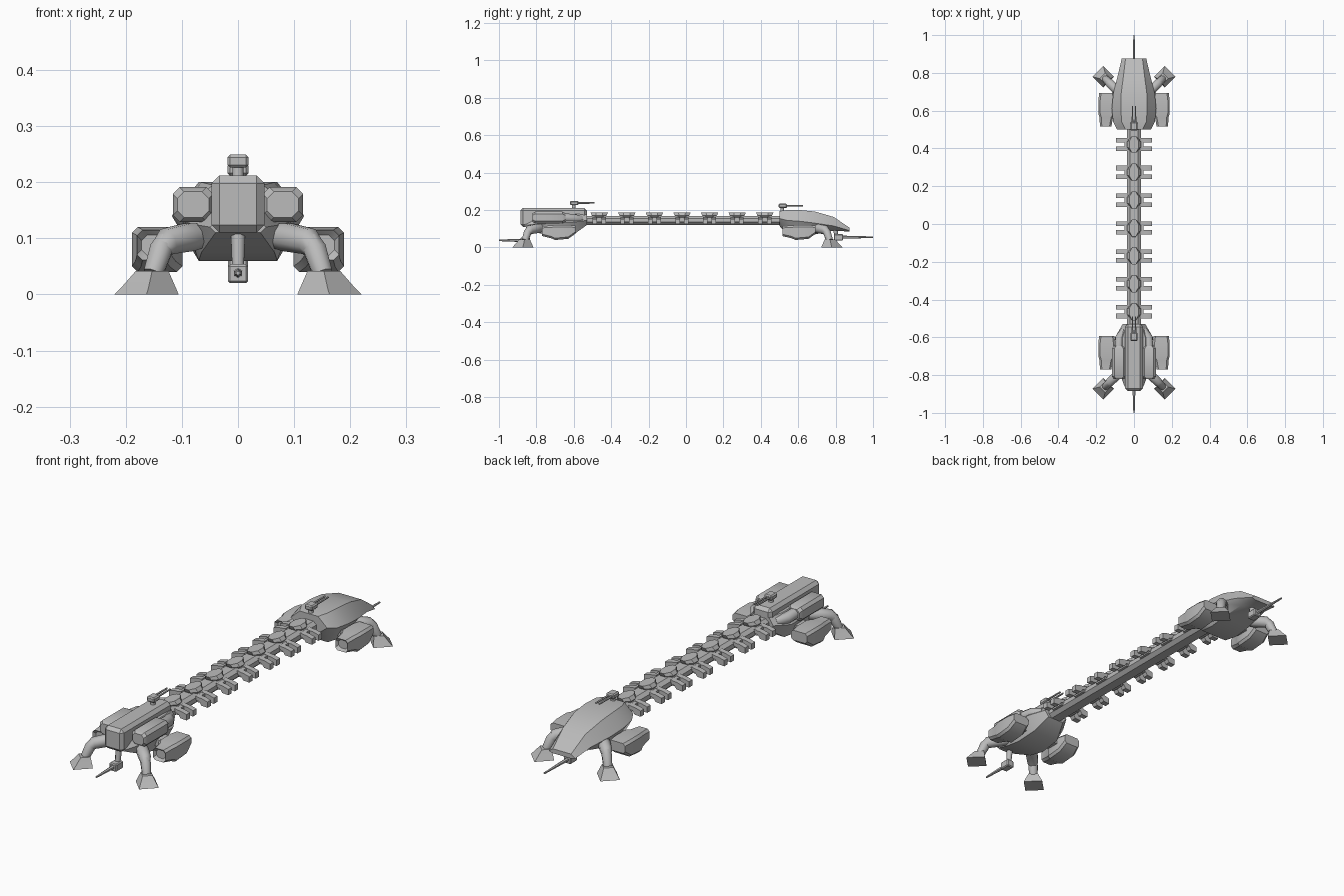
import bpy, bmesh, math
from mathutils import Vector

cube = bpy.data.objects.get("Cube")
if cube:
    bpy.data.objects.remove(cube)

grey = bpy.data.materials.new("hull grey")
grey.use_nodes = True
grey.diffuse_color = (0.5, 0.5, 0.5, 1)
grey.node_tree.nodes["Principled BSDF"].inputs["Base Color"].default_value = (0.5, 0.5, 0.5, 1)


def finish(name, bm, angle=35):
    bmesh.ops.recalc_face_normals(bm, faces=bm.faces)
    mesh = bpy.data.meshes.new(name)
    bm.to_mesh(mesh)
    bm.free()
    mesh.materials.append(grey)
    obj = bpy.data.objects.new(name, mesh)
    bpy.context.collection.objects.link(obj)
    bpy.ops.object.select_all(action="DESELECT")
    obj.select_set(True)
    bpy.context.view_layer.objects.active = obj
    bpy.ops.object.shade_smooth_by_angle(angle=math.radians(angle))
    return obj


def loft(name, rings, angle=35):
    """Skin equal-length rings of points and cap both ends."""
    bm = bmesh.new()
    loops = [[bm.verts.new(p) for p in ring] for ring in rings]
    for a, b in zip(loops, loops[1:]):
        for i in range(len(a)):
            j = (i + 1) % len(a)
            bm.faces.new((a[i], a[j], b[j], b[i]))
    bm.faces.new(loops[0])
    bm.faces.new(loops[-1])
    return finish(name, bm, angle)


def hull(name, stations):
    """Stations: y, then half-width and height at roof, waist and belly."""
    rings = []
    for y, wt, zt, wm, zm, wb, zb in stations:
        half = [(wt, zt), (wm, zm), (wb, zb)]
        rings.append([(x, y, z) for x, z in half] + [(-x, y, z) for x, z in reversed(half)])
    return loft(name, rings, 40)


def octagon(y, cx, cz, w, h, cut):
    half = [(w, h - cut), (w, cut - h), (w - cut, -h), (cut - w, -h)]
    return [(cx + x, y, cz + z) for x, z in half + [(-x, -z) for x, z in half]]


def box(name, x, y, z, bevel=0.0):
    bm = bmesh.new()
    bmesh.ops.create_cube(bm, size=1)
    for v in bm.verts:
        v.co = [(lo + hi) / 2 + c * (hi - lo) for c, (lo, hi) in zip(v.co, (x, y, z))]
    if bevel:
        bmesh.ops.bevel(bm, geom=bm.edges[:], offset=bevel, segments=1, affect="EDGES")
    return finish(name, bm)


def tube(name, path, radii, sides=8):
    """Tube through the path points with a radius at each."""
    pts = [Vector(p) for p in path]
    rings = []
    for i, p in enumerate(pts):
        d = (pts[min(i + 1, len(pts) - 1)] - pts[max(i - 1, 0)]).normalized()
        u = d.cross(Vector((0, 0, 1)) if abs(d.z) < 0.95 else Vector((1, 0, 0))).normalized()
        v = d.cross(u)
        turn = [2 * math.pi * (k + 0.5) / sides for k in range(sides)]
        rings.append([p + radii[i] * (u * math.cos(t) + v * math.sin(t)) for t in turn])
    return loft(name, rings, 50)


# Rear hull: broad shell drooping to a blunt tail
hull("rear_hull", [
    (0.50, 0.045, 0.195, 0.09, 0.155, 0.04, 0.115),
    (0.54, 0.065, 0.2, 0.11, 0.145, 0.065, 0.07),
    (0.61, 0.07, 0.2, 0.118, 0.14, 0.07, 0.06),
    (0.69, 0.068, 0.192, 0.11, 0.13, 0.07, 0.07),
    (0.79, 0.055, 0.163, 0.085, 0.115, 0.055, 0.09),
    (0.875, 0.045, 0.105, 0.065, 0.09, 0.045, 0.085)])

# Front hull: lower belly, long central block and shoulder tanks
hull("front_hull", [
    (-0.86, 0.04, 0.13, 0.05, 0.12, 0.04, 0.11),
    (-0.78, 0.05, 0.16, 0.08, 0.125, 0.065, 0.075),
    (-0.70, 0.06, 0.18, 0.095, 0.13, 0.07, 0.06),
    (-0.60, 0.06, 0.18, 0.1, 0.135, 0.065, 0.07),
    (-0.53, 0.04, 0.175, 0.06, 0.145, 0.04, 0.12)])
box("front_block", (-0.047, 0.047), (-0.885, -0.53), (0.11, 0.212), 0.014)
for side in (-1, 1):
    loft("shoulder_tank", [octagon(y, side * 0.08, 0.16, w, w - 0.005, 0.012)
         for y, w in ((-0.82, 0.028), (-0.808, 0.036), (-0.66, 0.036), (-0.645, 0.028))])
    tube("shoulder_pipe", [(side * 0.08, -0.66, 0.16), (side * 0.075, -0.6, 0.155),
         (side * 0.05, -0.56, 0.15)], [0.025, 0.025, 0.02])

# Side engine pods, narrow intake toward the front
for end, y0 in (("front", -0.77), ("rear", 0.515)):
    for side in (-1, 1):
        loft(end + "_engine_pod", [octagon(y0 + dy, side * cx, cz, w, h, 0.01)
             for dy, cx, cz, w, h in ((0.012, 0.15, 0.088, 0.022, 0.018),
                                      (0.0, 0.15, 0.088, 0.03, 0.027),
                                      (0.05, 0.147, 0.083, 0.036, 0.034),
                                      (0.07, 0.144, 0.08, 0.045, 0.04),
                                      (0.14, 0.144, 0.083, 0.045, 0.037),
                                      (0.178, 0.144, 0.095, 0.04, 0.022))])
        box(end + "_pod_strut", sorted((side * 0.06, side * 0.12)),
            (y0 + 0.07, y0 + 0.13), (0.085, 0.115))

# Four splayed legs with square flared feet
for end, fy, out in (("front", -0.873, -1), ("rear", 0.78, 1)):
    for side in (-1, 1):
        def at(r, z):
            return (side * (0.163 + r), fy + out * r, z)
        tube(end + "_thigh", [at(-0.1, 0.105), at(-0.075, 0.102), at(-0.036, 0.094), at(-0.026, 0.08)],
             [0.022, 0.027, 0.025, 0.02])
        tube(end + "_shin", [at(-0.034, 0.1), at(-0.026, 0.08), at(-0.012, 0.038)],
             [0.016, 0.022, 0.019])
        rings = []
        for r, z, w in ((0, 0, 0.057), (-0.003, 0.01, 0.05), (-0.01, 0.042, 0.029)):
            cx, cy, _ = at(r, z)
            rings.append([(cx + w * a, cy + w * b, z) for a, b in ((1, 0), (0, 1), (-1, 0), (0, -1))])
        loft(end + "_foot", rings, 25)

# Long spine with a raised deck and a ladder of fittings
loft("spine", [[(x, y, z) for x, z in ((0.022, 0.12), (0.038, 0.135), (0.038, 0.155), (0.022, 0.168),
     (-0.022, 0.168), (-0.038, 0.155), (-0.038, 0.135), (-0.022, 0.12))] for y in (-0.56, 0.53)], 20)
for i in range(7):
    yc = -0.464 + i * 0.1475
    rings = []
    for z, w, l in ((0.15, 0.02, 0.022), (0.172, 0.036, 0.04), (0.186, 0.024, 0.046)):
        rings.append([(w * a, yc + l * b, z) for a, b in
                      ((1, 0.4), (0.4, 1), (-0.4, 1), (-1, 0.4), (-1, -0.4), (-0.4, -1), (0.4, -1), (1, -0.4))])
    loft("deck_housing", rings, 30)
    for side in (-1, 1):
        box("spine_bracket", sorted((side * 0.03, side * 0.05)), (yc - 0.03, yc + 0.03), (0.135, 0.16))
        for dy in (-0.023, 0.023):
            rings = []
            for x, z, h in ((0.035, 0.155, 0.008), (0.055, 0.15, 0.009), (0.065, 0.143, 0.016), (0.095, 0.138, 0.013)):
                rings.append([(side * x, yc + dy + a * 0.012, z + b * h)
                              for a, b in ((-1, -1), (1, -1), (1, 1), (-1, 1))])
            loft("side_thruster", rings, 20)

# Roof turrets, barrels pointing to the rear
for end, y, z in (("front", -0.6, 0.205), ("rear", 0.515, 0.19)):
    tube(end + "_turret_post", [(0, y, z - 0.01), (0, y, z + 0.025)], [0.012, 0.01])
    box(end + "_turret_head", (-0.019, 0.019), (y - 0.02, y + 0.025), (z + 0.021, z + 0.044), 0.005)
    for x in (-0.008, 0.008):
        tube(end + "_turret_barrel", [(x, y, z + 0.033), (x, y + 0.11, z + 0.033)], [0.005, 0.004], 6)

# Chin guns pointing out at both ends
for end, y, z, out in (("front", -0.86, 0.038, -1), ("rear", 0.815, 0.055, 1)):
    box(end + "_gun_body", (-0.018, 0.018), (y - 0.025, y + 0.025), (z - 0.018, z + 0.016), 0.004)
    tube(end + "_gun_mount", [(0, y - out * 0.01, z), (0, y - out * 0.02, 0.115)], [0.011, 0.014])
    tube(end + "_gun_barrel", [(0, y, z), (0, y + out * 0.07, z), (0, out, z)], [0.009, 0.007, 0.004], 6)
